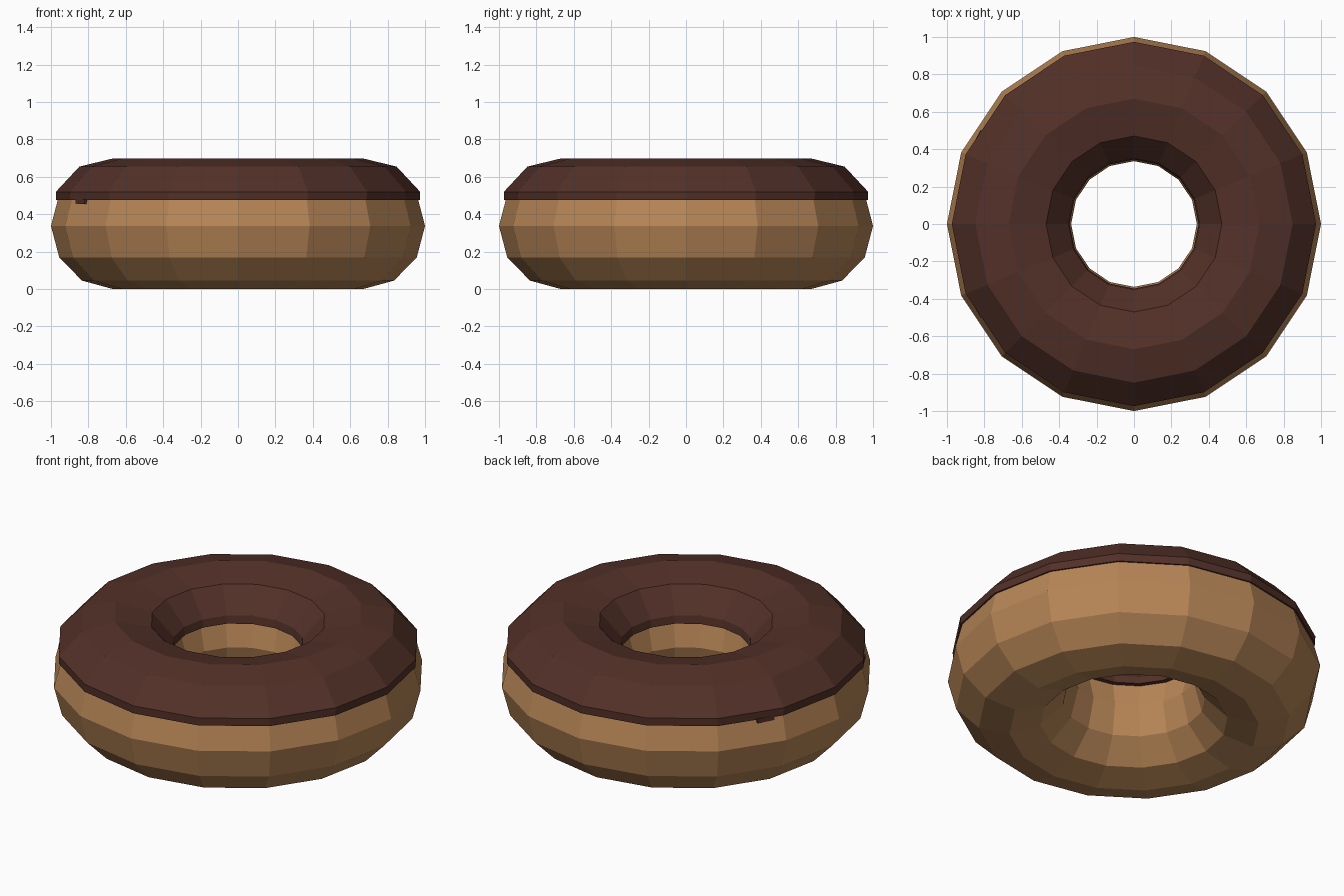
import bpy, bmesh, math
from mathutils import Matrix

if "Cube" in bpy.data.objects:
    bpy.data.objects.remove(bpy.data.objects["Cube"])

SIDES = 16


def material(name, rgb):
    m = bpy.data.materials.new(name)
    m.diffuse_color = (*rgb, 1)
    m.use_nodes = True
    m.node_tree.nodes["Principled BSDF"].inputs["Base Color"].default_value = m.diffuse_color
    return m


dough_mat = material("baked dough", (0.48, 0.24, 0.095))
icing_mat = material("chocolate icing", (0.085, 0.030, 0.021))


def finish(bm, name, mat):
    bmesh.ops.recalc_face_normals(bm, faces=bm.faces)
    me = bpy.data.meshes.new(name)
    bm.to_mesh(me)
    bm.free()
    me.materials.append(mat)
    ob = bpy.data.objects.new(name, me)
    bpy.context.collection.objects.link(ob)
    return ob


def ring(name, profile, mat):
    """Revolve a closed (radius, height) profile around z."""
    bm = bmesh.new()
    loops = []
    for i in range(SIDES):
        a = 2 * math.pi * i / SIDES
        loops.append([bm.verts.new((r * math.cos(a), r * math.sin(a), z)) for r, z in profile])
    n = len(profile)
    for i in range(SIDES):
        p, q = loops[i], loops[(i + 1) % SIDES]
        for j in range(n):
            k = (j + 1) % n
            bm.faces.new((p[j], q[j], q[k], p[k]))
    return finish(bm, name, mat)


# Dough: faceted ring with a twelve-sided section
dough = [(0.668 + 0.332 * math.cos(math.radians(30 * i)),
          0.338 + 0.338 * math.sin(math.radians(30 * i))) for i in range(12)]
ring("dough_ring", dough, dough_mat)

# Icing: cap over the top half, with a small lip at both edges
icing = [(0.93, 0.475), (0.973, 0.475), (0.974, 0.52), (0.848, 0.655), (0.67, 0.698),
         (0.47, 0.652), (0.352, 0.52), (0.345, 0.475), (0.39, 0.475)]
ring("icing_cap", icing, icing_mat)

# Two tiny drips below the icing edge
for name, deg in (("front_drip", 208.5), ("back_drip", 151.5)):
    bm = bmesh.new()
    a = math.radians(deg)
    bmesh.ops.create_cube(bm, size=1, matrix=Matrix.Rotation(a, 4, 'Z')
                          @ Matrix.Translation((0.943, 0, 0.468))
                          @ Matrix.Diagonal((0.035, 0.10, 0.026, 1)))
    finish(bm, name, icing_mat)
